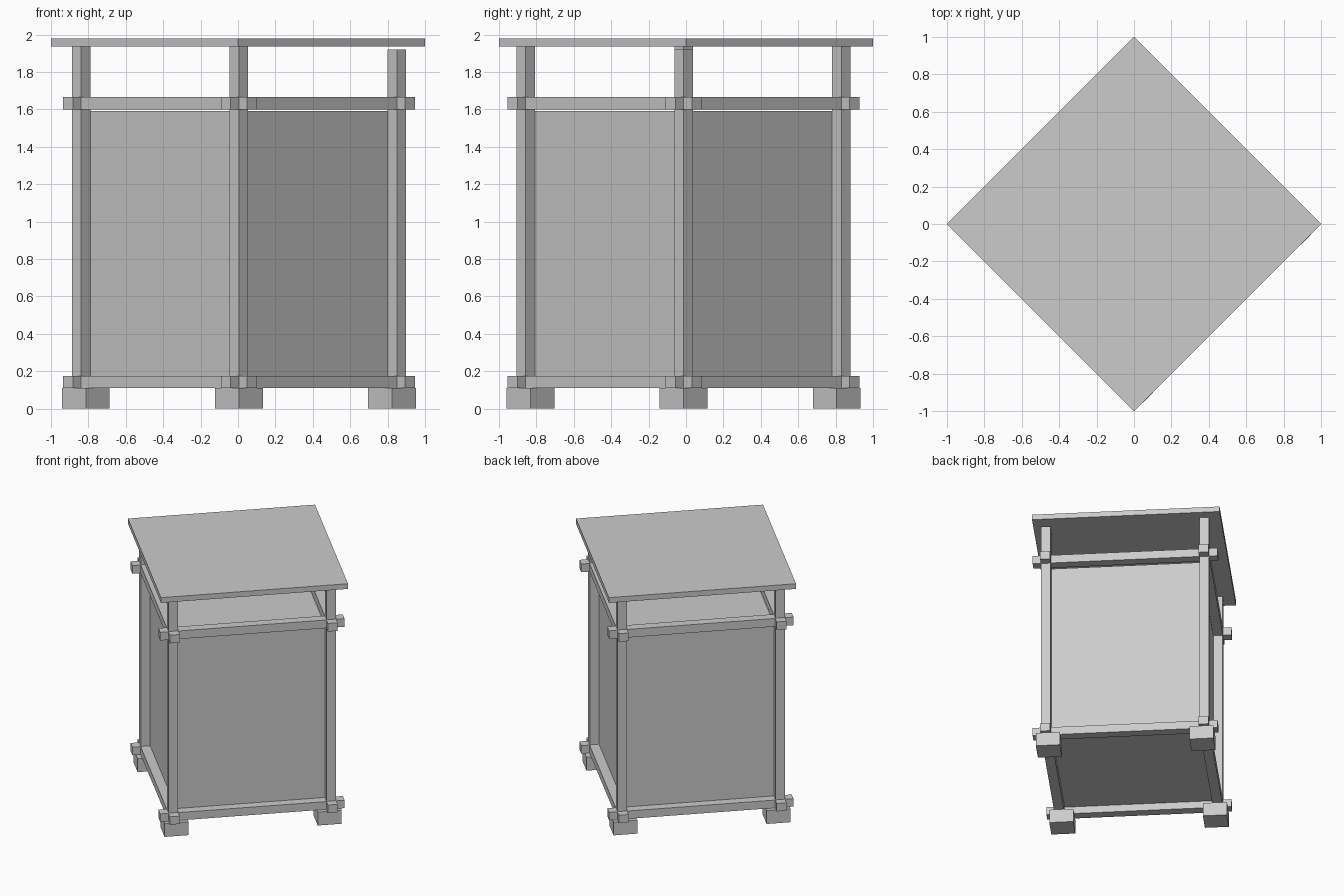
import bpy
from math import radians
from mathutils import Matrix, Vector

cube = bpy.data.objects.get("Cube")
if cube:
    bpy.data.objects.remove(cube, do_unlink=True)

grey = bpy.data.materials.new("plain_grey")
grey.use_nodes = True
colour = (0.6, 0.6, 0.6, 1)
grey.diffuse_color = colour
grey.node_tree.nodes["Principled BSDF"].inputs["Base Color"].default_value = colour

TURN = Matrix.Rotation(radians(45), 4, "Z")
CENTRE = Vector((0.005, -0.013, 0))   # middle of the post frame
HALF = 0.597                          # post centre to middle, along the walls
POST, BEAM, OVERHANG = 0.07, 0.075, 0.1


def box(name, u, v, size_u, size_v, bottom, top, centre=CENTRE):
    """Box laid out in wall directions, then turned so a corner faces front."""
    bpy.ops.mesh.primitive_cube_add(size=1)
    obj = bpy.context.object
    obj.name = name
    obj.data.transform(Matrix.Diagonal((size_u, size_v, top - bottom, 1)))
    middle = TURN @ Vector((u, v, (bottom + top) / 2)) + centre
    obj.matrix_world = Matrix.Translation(middle) @ TURN
    obj.data.materials.append(grey)
    return obj


# Posts on block feet, one at each corner; the right-hand post stops short
corners = {"front": (-1, -1), "right": (1, -1), "back": (1, 1), "left": (-1, 1)}
for name, (u, v) in corners.items():
    top = 1.92 if name == "right" else 1.94
    box(name + "_post", u * HALF, v * HALF, POST, POST, 0.11, top)
    foot = HALF - 0.018
    box(name + "_foot", u * foot, v * foot, 0.181, 0.181, 0, 0.11)

# Crossing beams with ends running past the posts
length = 2 * (HALF + OVERHANG)
for level, bottom, top in (("lower", 0.11, 0.175), ("upper", 1.6, 1.667)):
    for side, label in ((-1, "near"), (1, "far")):
        box(f"{level}_{label}_long_beam", 0, side * HALF, length, BEAM, bottom, top)
        box(f"{level}_{label}_cross_beam", side * HALF, 0, BEAM, length, bottom, top)

# Closed body set inside the frame, with a thin gap below the upper beams
body = 2 * HALF - POST
box("body", 0, 0, body, body, 0.168, 1.59)

# Flat roof
box("roof", 0, 0, 2 ** 0.5, 2 ** 0.5, 1.937, 1.98, Vector((0, 0, 0)))
